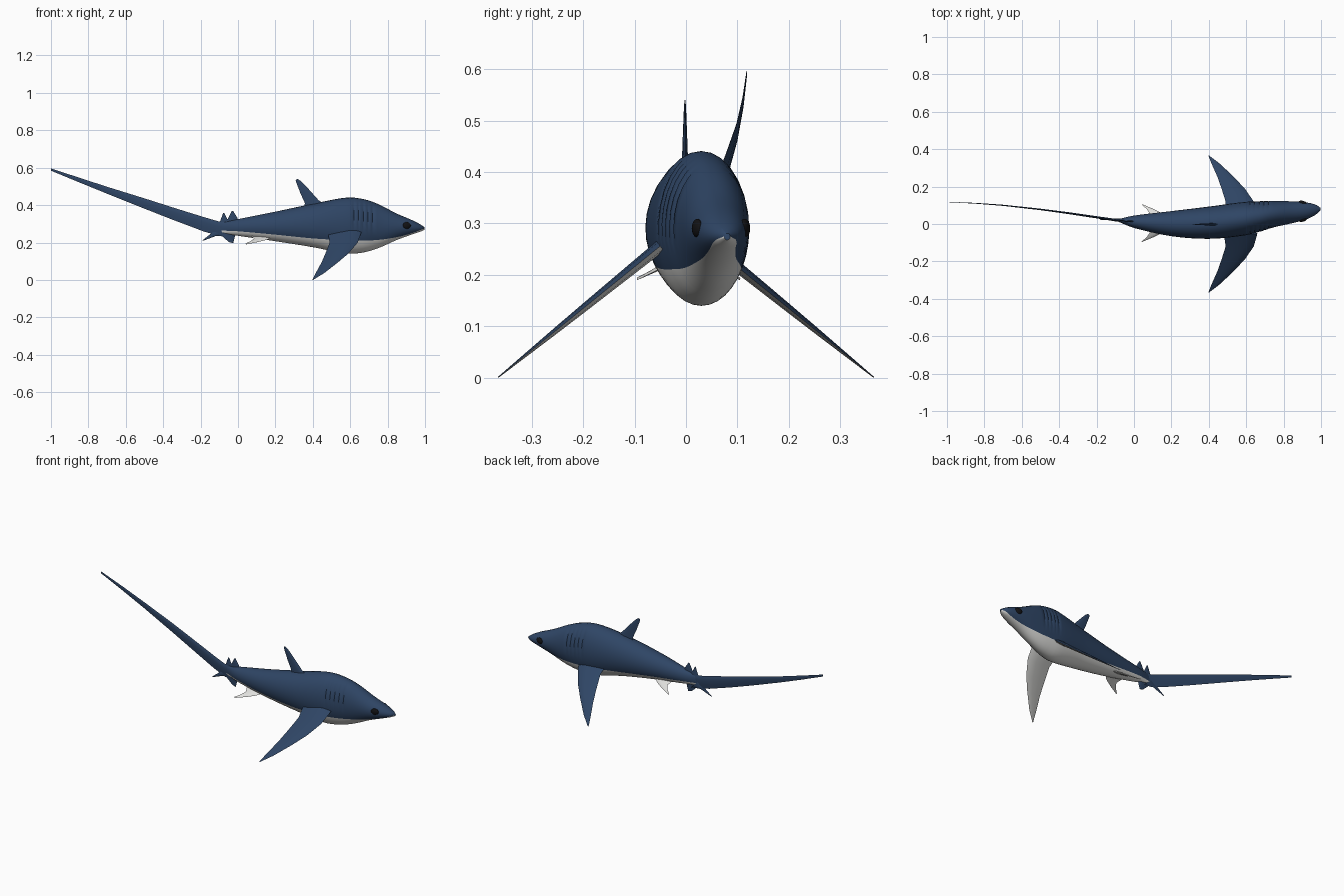
import bpy, bmesh, math
from mathutils import Vector


def material(name, rgb):
    m = bpy.data.materials.new(name)
    m.diffuse_color = (*rgb, 1)
    return m


navy = material("navy skin", (0.028, 0.06, 0.13))
pale = material("pale belly", (0.74, 0.74, 0.72))
black = material("black eye", (0.006, 0.006, 0.007))


def finish(bm, name, mats, angle=50):
    bmesh.ops.recalc_face_normals(bm, faces=bm.faces[:])
    me = bpy.data.meshes.new(name)
    bm.to_mesh(me)
    bm.free()
    for m in mats:
        me.materials.append(m)
    ob = bpy.data.objects.new(name, me)
    bpy.context.collection.objects.link(ob)
    bpy.ops.object.select_all(action='DESELECT')
    ob.select_set(True)
    bpy.context.view_layer.objects.active = ob
    bpy.ops.object.shade_smooth_by_angle(angle=math.radians(angle))
    return ob


def loft(rings, name, mats, is_lower):
    """Skin closed rings; side index decides the material."""
    bm = bmesh.new()
    vs = [[bm.verts.new(p) for p in r] for r in rings]
    n = len(vs[0])
    for a, b in zip(vs, vs[1:]):
        for i in range(n):
            j = (i + 1) % n
            f = bm.faces.new((a[i], a[j], b[j], b[i]))
            f.material_index = int(is_lower(i, n))
    bm.faces.new(vs[0])
    bm.faces.new(vs[-1])
    return finish(bm, name, mats)


def curve(keys, x, c):
    """Smooth interpolation of column c through the key rows."""
    k = next((i for i in range(len(keys) - 2) if x <= keys[i + 1][0]), len(keys) - 2)

    def slope(i):
        a, b = keys[max(i - 1, 0)], keys[min(i + 1, len(keys) - 1)]
        return (b[c] - a[c]) / (b[0] - a[0])
    p, q = keys[k], keys[k + 1]
    h = q[0] - p[0]
    t = (x - p[0]) / h
    return ((2*t**3 - 3*t*t + 1) * p[c] + (t**3 - 2*t*t + t) * h * slope(k)
            + (3*t*t - 2*t**3) * q[c] + (t**3 - t*t) * h * slope(k + 1))


# Body: x, top z, bottom z, half width, centre y, colour boundary z
BODY = [
    (-0.09, 0.305, 0.252, 0.005, 0.020, 0.264),
    (0.00, 0.325, 0.236, 0.033, 0.012, 0.260),
    (0.20, 0.365, 0.207, 0.067, 0.002, 0.242),
    (0.40, 0.407, 0.175, 0.086, 0.007, 0.222),
    (0.58, 0.440, 0.141, 0.090, 0.027, 0.212),
    (0.67, 0.432, 0.147, 0.082, 0.040, 0.211),
    (0.75, 0.405, 0.170, 0.070, 0.053, 0.214),
    (0.85, 0.354, 0.214, 0.058, 0.063, 0.229),
    (0.93, 0.320, 0.243, 0.043, 0.071, 0.250),
    (0.975, 0.297, 0.258, 0.025, 0.077, 0.267),
    (0.998, 0.281, 0.268, 0.006, 0.080, 0.275),
]
GILLS = [0.62, 0.645, 0.67, 0.695, 0.72]
xs = [-0.09 + 1.088 * i / 60 for i in range(61)]
xs = [x for x in xs if all(abs(x - g) > 0.007 for g in GILLS)]
xs = sorted(xs + [g + d for g in GILLS for d in (-0.005, 0, 0.005)])
rings = []
for x in xs:
    top, bot, w, cy, line = (curve(BODY, x, c) for c in range(1, 6))
    cz, h = (top + bot) / 2, (top - bot) / 2
    s = math.asin(max(-0.95, min(0.95, (line - cz) / h)))
    ring = []
    # 20 steps above the colour boundary, 12 below it
    angles = [s + (math.pi - 2*s) * i / 20 for i in range(20)]
    angles += [math.pi - s + (math.pi + 2*s) * i / 12 for i in range(12)]
    for a in angles:
        groove = 0.004 if x in GILLS and 0 < math.sin(a) < 0.85 else 0
        ring.append((x, cy + (w - groove) * math.cos(a), cz + h * math.sin(a)))
    rings.append(ring)
loft(rings, "body", [navy, pale], lambda i, n: i >= 20)


# Fins: stations of (leading point, trailing point, half thickness)
def fin(name, stations, normal, mats):
    nrm = Vector(normal).normalized()
    prof = [(0, 0), (0.12, 0.7), (0.35, 1), (0.7, 0.6), (1, 0)]
    prof += [(u, -t) for u, t in prof[3:0:-1]]
    rings = [[Vector(a).lerp(Vector(b), u) + nrm * t * th for u, t in prof]
             for a, b, th in stations]
    return loft(rings, name, mats, lambda i, n: len(mats) > 1 and i >= n // 2)


PEC = [(0.05, 0.66, 0.48, 0.012), (0.12, 0.64, 0.49, 0.010), (0.19, 0.592, 0.468, 0.008),
       (0.25, 0.535, 0.447, 0.006), (0.32, 0.462, 0.416, 0.003), (0.365, 0.403, 0.398, 0.001)]
PELVIC = [(0.02, 0.19, 0.07, 0.006), (0.05, 0.155, 0.085, 0.005),
          (0.075, 0.105, 0.068, 0.003), (0.1, 0.045, 0.04, 0.001)]
for side, label in ((1, "left"), (-1, "right")):
    # Pectoral fins
    fin(label + "_pectoral_fin",
        [((l, side * y, 0.001 + 0.81 * (0.365 - y)), (t, side * y, 0.001 + 0.81 * (0.365 - y)), th)
         for y, l, t, th in PEC], (0, side * 0.62, 0.79), [navy, pale])
    # Pelvic fins
    fin(label + "_pelvic_fin",
        [((l, side * y + 0.005, 0.24 - 0.5 * y), (t, side * y + 0.005, 0.245 - 0.5 * y), th)
         for y, l, t, th in PELVIC], (0, side * 0.45, 0.9), [pale])


def upright(name, rows, y):
    """Vertical fin from rows of lead x, lead z, trail x, trail z, half thickness."""
    fin(name, [((a, y, b), (c, y, d), t) for a, b, c, d, t in rows], (0, 1, 0), [navy])


upright("dorsal_fin", [(0.475, 0.395, 0.35, 0.375, 0.008), (0.43, 0.427, 0.358, 0.41, 0.006),
                       (0.38, 0.483, 0.333, 0.465, 0.004), (0.335, 0.53, 0.312, 0.52, 0.002),
                       (0.318, 0.54, 0.308, 0.535, 0.001)], -0.002)
upright("second_dorsal_fin", [(0.01, 0.30, -0.07, 0.29, 0.006),
                              (-0.005, 0.335, -0.055, 0.325, 0.004),
                              (-0.027, 0.37, -0.034, 0.367, 0.001)], 0.014)
upright("anal_fin", [(0.0, 0.26, -0.08, 0.265, 0.006), (-0.015, 0.238, -0.085, 0.235, 0.004),
                     (-0.026, 0.196, -0.05, 0.203, 0.001)], 0.016)
upright("tail_notch_fin", [(-0.04, 0.29, -0.11, 0.285, 0.005),
                           (-0.055, 0.32, -0.095, 0.315, 0.003),
                           (-0.074, 0.36, -0.08, 0.357, 0.001)], 0.02)
upright("lower_tail_lobe", [(-0.05, 0.23, -0.11, 0.285, 0.006),
                            (-0.115, 0.236, -0.135, 0.255, 0.004),
                            (-0.187, 0.209, -0.19, 0.212, 0.001)], 0.024)

# Long sweeping upper tail lobe: x, upper z, lower z, y, half thickness
TAIL = [(-0.04, 0.315, 0.235, 0.016, 0.007), (-0.10, 0.312, 0.235, 0.021, 0.007),
        (-0.18, 0.335, 0.258, 0.033, 0.006), (-0.35, 0.388, 0.322, 0.058, 0.005),
        (-0.50, 0.436, 0.381, 0.078, 0.004), (-0.70, 0.498, 0.461, 0.100, 0.003),
        (-0.85, 0.547, 0.522, 0.111, 0.002), (-1.0, 0.596, 0.584, 0.118, 0.001)]
fin("upper_tail_lobe", [((x, y, a), (x, y, b), t) for x, a, b, y, t in TAIL],
    (0, 1, 0), [navy])

# Eyes
for side, label in ((1, "left"), (-1, "right")):
    bm = bmesh.new()
    bmesh.ops.create_uvsphere(bm, u_segments=20, v_segments=12, radius=1)
    for v in bm.verts:
        v.co = Vector((0.902 + 0.022 * v.co.x,
                       0.068 + side * 0.046 + 0.010 * v.co.y - side * 0.2 * 0.022 * v.co.x,
                       0.291 + 0.018 * v.co.z))
    finish(bm, label + "_eye", [black])
